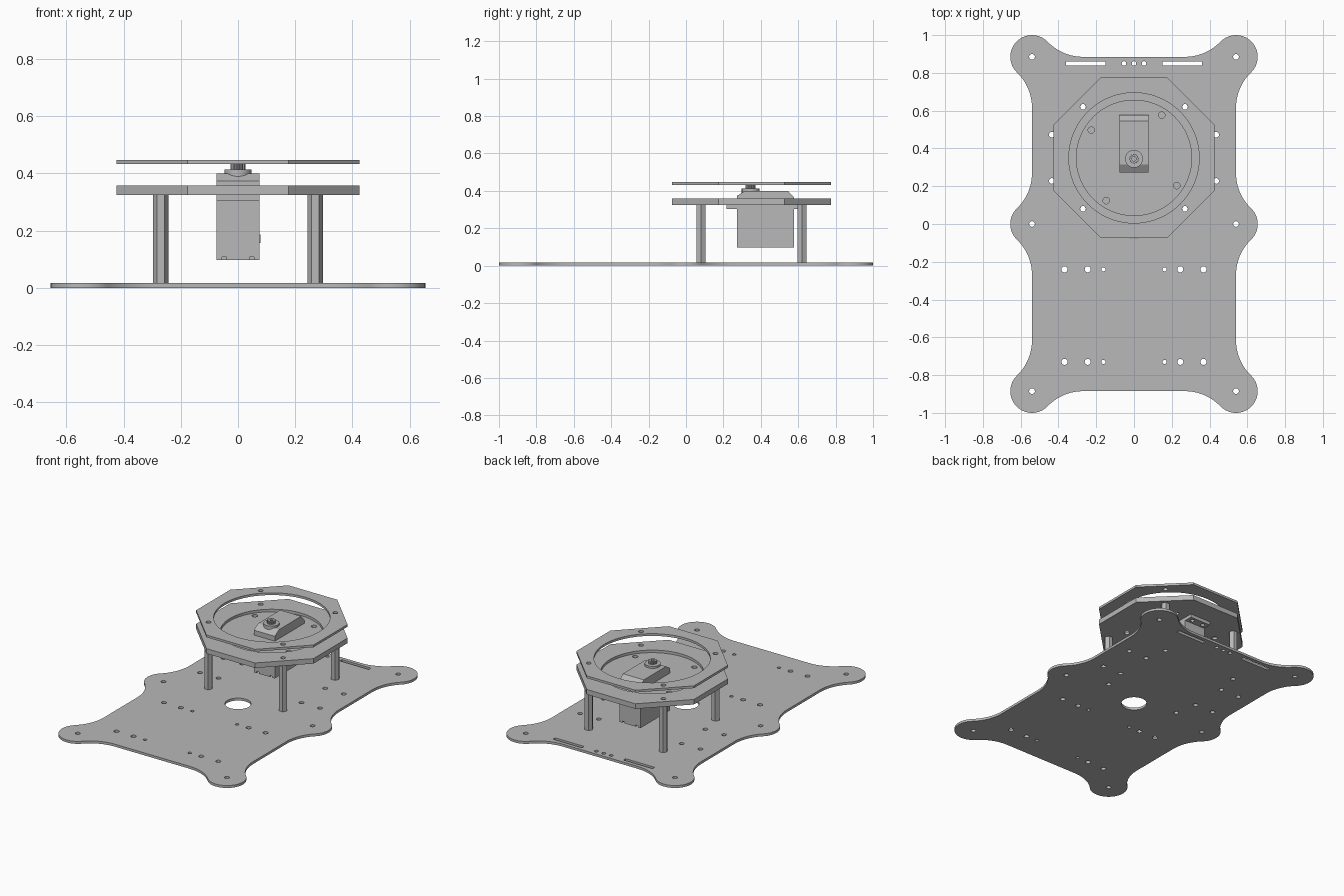
import bpy, bmesh
from math import sin, cos, radians, degrees, atan2, sqrt, pi
from mathutils import Matrix

cube = bpy.data.objects.get("Cube")
if cube:
    bpy.data.objects.remove(cube, do_unlink=True)

# Single grey material
grey = bpy.data.materials.new("plain grey")
grey.use_nodes = True
COLOUR = (0.48, 0.48, 0.48, 1)
grey.diffuse_color = COLOUR
grey.node_tree.nodes["Principled BSDF"].inputs["Base Color"].default_value = COLOUR

SIDEWAYS = Matrix(((0, 0, 1, 0), (1, 0, 0, 0), (0, 1, 0, 0), (0, 0, 0, 1)))


def arc(cx, cy, r, a0, a1, n=12):
    angles = [radians(a0 + (a1 - a0) * i / n) for i in range(n + 1)]
    return [(cx + r * cos(a), cy + r * sin(a)) for a in angles]


def circle(cx, cy, r, n=24, turn=0):
    return arc(cx, cy, r, turn, turn + 360, n)[:-1]


def rect(x0, y0, x1, y1):
    return [(x0, y0), (x1, y0), (x1, y1), (x0, y1)]


def slab(name, outlines, z0, z1, matrix=Matrix()):
    """Extrude a closed outline, with further outlines as holes, from z0 to z1."""
    curve = bpy.data.curves.new(name, "CURVE")
    curve.dimensions = "2D"
    curve.fill_mode = "BOTH"
    curve.extrude = (z1 - z0) / 2
    for pts in outlines:
        spline = curve.splines.new("POLY")
        spline.points.add(len(pts) - 1)
        for p, (x, y) in zip(spline.points, pts):
            p.co = (x, y, 0, 1)
        spline.use_cyclic_u = True
    temp = bpy.data.objects.new("temp", curve)
    bpy.context.collection.objects.link(temp)
    deps = bpy.context.evaluated_depsgraph_get()
    mesh = bpy.data.meshes.new_from_object(temp.evaluated_get(deps))
    bpy.data.objects.remove(temp, do_unlink=True)
    bpy.data.curves.remove(curve)
    bm = bmesh.new()
    bm.from_mesh(mesh)
    bmesh.ops.remove_doubles(bm, verts=bm.verts, dist=0.0001)
    bm.transform(matrix @ Matrix.Translation((0, 0, (z0 + z1) / 2)))
    bmesh.ops.recalc_face_normals(bm, faces=bm.faces)
    bm.to_mesh(mesh)
    bm.free()
    mesh.name = name
    mesh.materials.clear()
    mesh.materials.append(grey)
    obj = bpy.data.objects.new(name, mesh)
    bpy.context.collection.objects.link(obj)
    bpy.ops.object.select_all(action="DESELECT")
    obj.select_set(True)
    bpy.context.view_layer.objects.active = obj
    bpy.ops.object.shade_smooth_by_angle(angle=radians(25))
    return obj


# Base plate outline: six round lobes blended into straight edges
X, Y, LOBE, REACH = 0.54, 0.885, 0.115, 0.27
FILLET = (REACH ** 2 - LOBE ** 2) / (2 * LOBE)
turn = 90 - degrees(atan2(FILLET, REACH))
quarter = (arc(X, 0, LOBE, 0, turn)
           + arc(X + FILLET, REACH, FILLET, 180 + turn, 180)[1:]
           + arc(X + FILLET, Y - REACH, FILLET, 180, 180 - turn)
           + arc(X, Y, LOBE, -turn, 90 + turn, 28)[1:]
           + arc(X - REACH, Y + FILLET, FILLET, 270 + turn, 270)[1:])
half = quarter + [(-x, y) for x, y in reversed(quarter)]
outline = half + [(x, -y) for x, y in reversed(half[1:-1])]

# Base plate holes and slots
CY = 0.35
MOUNTS = [(sx * 0.27, CY + sy * 0.27) for sx in (-1, 1) for sy in (-1, 1)]
holes = [circle(0, 0, 0.078, 40)]
holes += [circle(x, y, 0.015) for x, y in MOUNTS]
holes += [circle(x, 0.85, 0.012) for x in (-0.053, 0, 0.053)]
for s in (-1, 1):
    holes += [circle(s * X, y, 0.015) for y in (-Y, 0, Y)]
    holes += [circle(s * x, y, 0.015) for x in (0.3, 0.435) for y in (0.228, 0.473)]
    holes.append(rect(s * 0.15, 0.838, s * 0.36, 0.861))
    for y in (-0.24, -0.73):
        holes += [circle(s * x, y, r) for x, r in ((0.368, 0.016), (0.245, 0.016), (0.162, 0.011))]
slab("base_plate", [outline] + holes, 0, 0.016)

# Hollow hexagonal standoffs
for i, (x, y) in enumerate(MOUNTS):
    slab(f"standoff_{i + 1}", [circle(x, y, 0.027, 6), circle(x, y, 0.0148)], 0.016, 0.325)

# Octagonal lower tray with a recessed floor, and the upper ring
octagon = circle(0, CY, 0.425 / cos(pi / 8), 8, 22.5)
mount_holes = [circle(x, y, 0.015) for x, y in MOUNTS]
slab("tray_rim", [octagon, circle(0, CY, 0.305, 72)] + mount_holes, 0.325, 0.358)
floor_holes = [circle(0, CY, 0.27, 4, a)[0] for a in (57, 147, 237, 327)]
slab("tray_floor", [circle(0, CY, 0.305, 72)] + [circle(x, y, 0.017) for x, y in floor_holes],
     0.325, 0.341)
slab("upper_ring", [octagon, circle(0, CY, 0.345, 72)] + mount_holes, 0.432, 0.447)

# Servo body with chamfered top, standing on a notched bottom cover
W, Y0, Y1 = 0.076, 0.272, 0.578
profile = [(Y0, 0.108), (Y1, 0.108), (Y1, 0.365), (0.545, 0.4), (0.315, 0.4), (Y0, 0.373)]
slab("servo_body", [profile], -W, W, SIDEWAYS)
front_edge = [(-W, Y0)]
for x in (-0.048, 0.048):
    front_edge += [(x - 0.008, Y0), (x - 0.008, Y0 + 0.02), (x + 0.008, Y0 + 0.02), (x + 0.008, Y0)]
front_edge.append((W, Y0))
back_edge = [(x, Y0 + Y1 - y) for x, y in reversed(front_edge)]
slab("servo_bottom_cover", [front_edge + back_edge], 0.097, 0.108)

# Servo mounting flange with four screw holes
flange_holes = [circle(x, y, 0.013) for x in (-0.04, 0.04) for y in (0.245, 0.604)]
slab("servo_flange", [rect(-W, 0.217, W, 0.632)] + flange_holes, 0.303, 0.325)

# Output boss and splined shaft
slab("servo_boss", [circle(0, 0.345, 0.047, 40)], 0.37, 0.413)
spline_teeth = []
for i in range(48):
    r = 0.026 if i % 4 < 2 else 0.022
    spline_teeth.append((r * cos(i * pi / 24), 0.345 + r * sin(i * pi / 24)))
slab("servo_shaft", [spline_teeth, circle(0, 0.345, 0.011)], 0.413, 0.433)

# Three-pin socket on the servo side
pins = [rect(y - 0.004, 0.168, y + 0.004, 0.176) for y in (0.357, 0.374, 0.391)]
slab("servo_socket", [rect(0.343, 0.157, 0.405, 0.187)] + pins, W, W + 0.002, SIDEWAYS)
